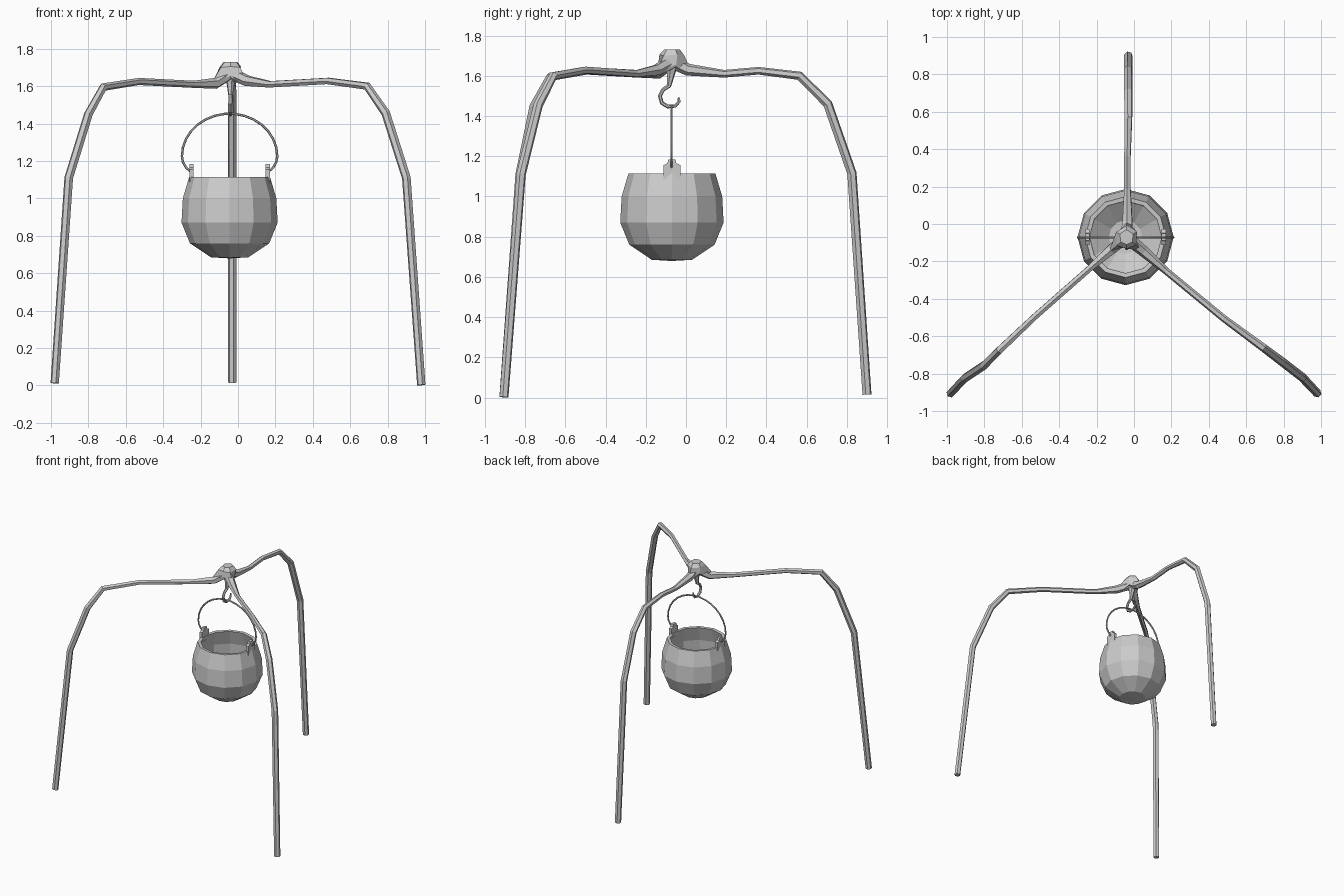
import bpy, bmesh
from math import sin, cos, pi, radians
from mathutils import Vector

if "Cube" in bpy.data.objects:
    bpy.data.objects.remove(bpy.data.objects["Cube"])

CX, CY = -0.04, -0.07          # axis of the hub and pot


def add_object(name, bm):
    bmesh.ops.recalc_face_normals(bm, faces=bm.faces[:])
    mesh = bpy.data.meshes.new(name)
    bm.to_mesh(mesh)
    bm.free()
    obj = bpy.data.objects.new(name, mesh)
    bpy.context.collection.objects.link(obj)
    return obj


def skin(bm, rings):
    for a, b in zip(rings, rings[1:]):
        n = len(a)
        for i in range(n):
            bm.faces.new((a[i], a[(i + 1) % n], b[(i + 1) % n], b[i]))
    bm.faces.new(rings[0])
    bm.faces.new(rings[-1])


def tube(name, path, radii, sides=6):
    """Sweep a polygon along a path, one radius per point or one for all."""
    pts = [Vector(p) for p in path]
    if not isinstance(radii, (list, tuple)):
        radii = [radii] * len(pts)
    bm, rings, u = bmesh.new(), [], None
    for i, p in enumerate(pts):
        d0 = (p - pts[max(i - 1, 0)]).normalized()
        d1 = (pts[min(i + 1, len(pts) - 1)] - p).normalized()
        t = (d0 + d1).normalized()
        if u is None:
            u = t.orthogonal()
        u = (u - t * u.dot(t)).normalized()
        v = t.cross(u)
        rings.append([bm.verts.new(p + radii[i] * (u * cos(2 * pi * k / sides) + v * sin(2 * pi * k / sides)))
                      for k in range(sides)])
    skin(bm, rings)
    return add_object(name, bm)


# Three bent legs meeting at the hub
leg_r = [0.023, 0.024, 0.024, 0.022, 0.019, 0.019, 0.03, 0.035]
tube("front_right_leg", [(0.98, -0.905, 0.002), (0.9, -0.82, 1.11), (0.79, -0.735, 1.455), (0.69, -0.66, 1.6),
                         (0.48, -0.505, 1.628), (0.17, -0.25, 1.61), (0.05, -0.145, 1.628), (CX, CY, 1.67)], leg_r)
tube("front_left_leg", [(-0.98, -0.905, 0.012), (-0.905, -0.825, 1.11), (-0.8, -0.755, 1.45), (-0.72, -0.675, 1.595),
                        (-0.53, -0.495, 1.625), (-0.24, -0.24, 1.61), (-0.12, -0.135, 1.615), (CX, CY, 1.67)], leg_r)
tube("back_leg", [(-0.03, 0.9, 0.015), (-0.03, 0.825, 1.115), (-0.03, 0.705, 1.46), (-0.03, 0.565, 1.6),
                  (-0.035, 0.36, 1.625), (-0.035, 0.19, 1.61), (-0.035, 0.01, 1.63), (CX, CY, 1.67)], leg_r)

# Hub cap flaring over each leg
bm = bmesh.new()
dirs = [90, 155, 221, 271, 321, 26]
arm_r = [0.095, 0.05, 0.125, 0.05, 0.115, 0.05]
rings = []
for grow, z, droop in ((0.0, 1.73, 0), (0.35, 1.705, 0.005), (1.0, 1.655, 0.03), (0.8, 1.645, 0.045)):
    ring = []
    for i, (a, r) in enumerate(zip(dirs, arm_r)):
        rr = 0.04 + (r - 0.04) * grow
        if grow == 0.35:
            rr = max(rr, 0.062)
        ring.append(bm.verts.new((CX + rr * cos(radians(a)), CY + rr * sin(radians(a)),
                                  z - (droop if i % 2 == 0 else 0))))
    rings.append(ring)
skin(bm, rings)
add_object("hub", bm)

# Hook hanging from the hub
hx = CX
tube("hook", [(hx, -0.07, 1.66), (hx, -0.075, 1.61), (hx, -0.085, 1.55), (hx, -0.115, 1.53), (hx, -0.13, 1.5),
              (hx, -0.12, 1.465), (hx, -0.09, 1.447), (hx, -0.055, 1.45), (hx, -0.035, 1.47), (hx, -0.035, 1.493)],
     [0.035, 0.021, 0.012, 0.01, 0.01, 0.01, 0.01, 0.009, 0.008, 0.006])

# Pot: outer wall, rim and inner wall in one profile
bm = bmesh.new()
profile = [(0.1, 0.685), (0.212, 0.76), (0.257, 0.87), (0.25, 1.0), (0.216, 1.115),
           (0.193, 1.113), (0.226, 1.0), (0.232, 0.875), (0.19, 0.78), (0.09, 0.71)]
px = -0.045
N = 12
rings = [[bm.verts.new((px + r * cos(2 * pi * k / N), CY + r * sin(2 * pi * k / N), z)) for k in range(N)]
         for r, z in profile]
skin(bm, rings)
for face in [f for f in bm.faces if len(f.verts) == N]:
    bmesh.ops.poke(bm, faces=[face])
for vert in bm.verts:
    if vert.co.z < 0.72 and (vert.co.xy - Vector((px, CY))).length < 0.01:
        vert.co.z -= 0.006
add_object("pot", bm)

# Ears on the rim that hold the handle
outline = [(-0.042, 1.08), (0.042, 1.08), (0.042, 1.155), (0.022, 1.165),
           (0.018, 1.183), (-0.018, 1.183), (-0.022, 1.165), (-0.042, 1.155)]
for side, s in (("left", -1), ("right", 1)):
    bm = bmesh.new()
    skin(bm, [[bm.verts.new((px + s * r, CY + y, z)) for y, z in outline] for r in (0.193, 0.215)])
    add_object(side + "_ear", bm)

# Wire handle with its ends curled into the ears
half = [(0.195, 1.155), (0.215, 1.148), (0.233, 1.165), (0.25, 1.195)]
arc = [(0.255 * cos(radians(a)), 1.225 + 0.228 * sin(radians(a))) for a in range(0, 181, 12)]
line = half + arc + [(-x, z) for x, z in reversed(half)]
tube("handle", [(px + x, CY - 0.002, z) for x, z in line], 0.0065)
